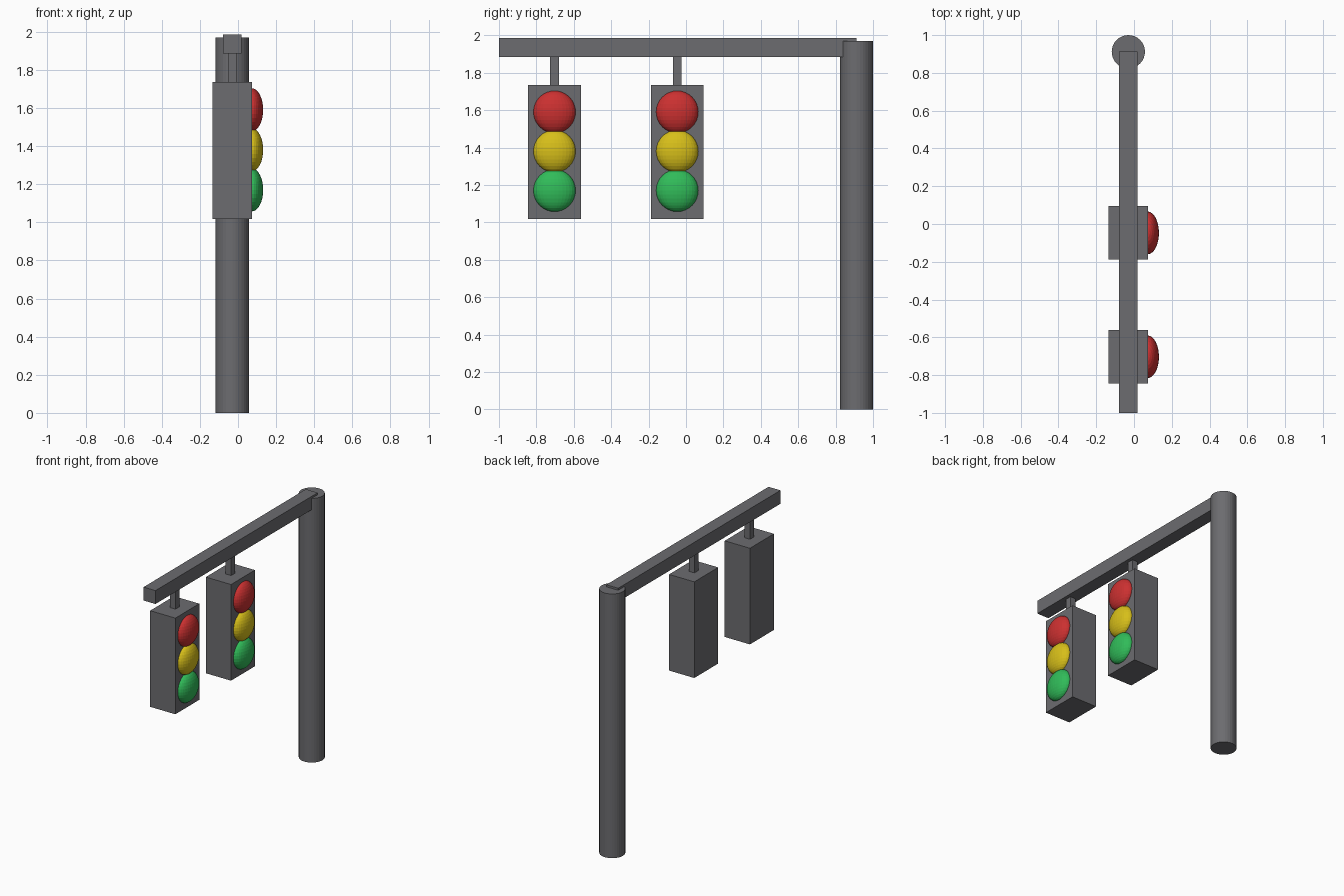
import bpy

if "Cube" in bpy.data.objects:
    bpy.data.objects.remove(bpy.data.objects["Cube"])

CX = -0.03  # x of the pole, arm and housings


def material(name, rgb):
    mat = bpy.data.materials.new(name)
    mat.diffuse_color = (*rgb, 1)
    mat.use_nodes = True
    mat.node_tree.nodes["Principled BSDF"].inputs["Base Color"].default_value = mat.diffuse_color
    return mat


GREY = material("dark_grey", (0.15, 0.15, 0.16))
LENSES = [
    ("red", 1.59, material("red", (0.60, 0.03, 0.03))),
    ("yellow", 1.38, material("yellow", (0.68, 0.52, 0.01))),
    ("green", 1.17, material("green", (0.03, 0.50, 0.10))),
]


def finish(name, mat):
    obj = bpy.context.object
    obj.name = name
    obj.data.materials.append(mat)
    bpy.ops.object.transform_apply(location=False, rotation=False, scale=True)
    return obj


def box(name, x, y, z):
    """Box from (min, max) ranges."""
    ranges = (x, y, z)
    bpy.ops.mesh.primitive_cube_add(size=1, location=[(a + b) / 2 for a, b in ranges])
    bpy.context.object.scale = [b - a for a, b in ranges]
    return finish(name, GREY)


# Upright pole
bpy.ops.mesh.primitive_cylinder_add(vertices=32, radius=0.088, depth=1.97,
                                    location=(CX, 0.912, 0.985))
finish("pole", GREY)

# Horizontal arm
box("arm", (CX - 0.049, CX + 0.049), (-1.0, 0.912), (1.885, 1.985))

# Two hanging signals: hanger, housing and three flattened lenses
for label, y in (("outer", -0.703), ("inner", -0.047)):
    box(f"{label}_hanger", (CX - 0.023, CX + 0.023), (y - 0.023, y + 0.023), (1.72, 1.90))
    box(f"{label}_housing", (CX - 0.104, CX + 0.104), (y - 0.141, y + 0.141), (1.018, 1.735))
    for colour, z, mat in LENSES:
        bpy.ops.mesh.primitive_uv_sphere_add(segments=32, ring_count=16, radius=1,
                                             location=(0.072, y, z))
        bpy.context.object.scale = (0.06, 0.113, 0.113)
        finish(f"{label}_{colour}_lens", mat)
